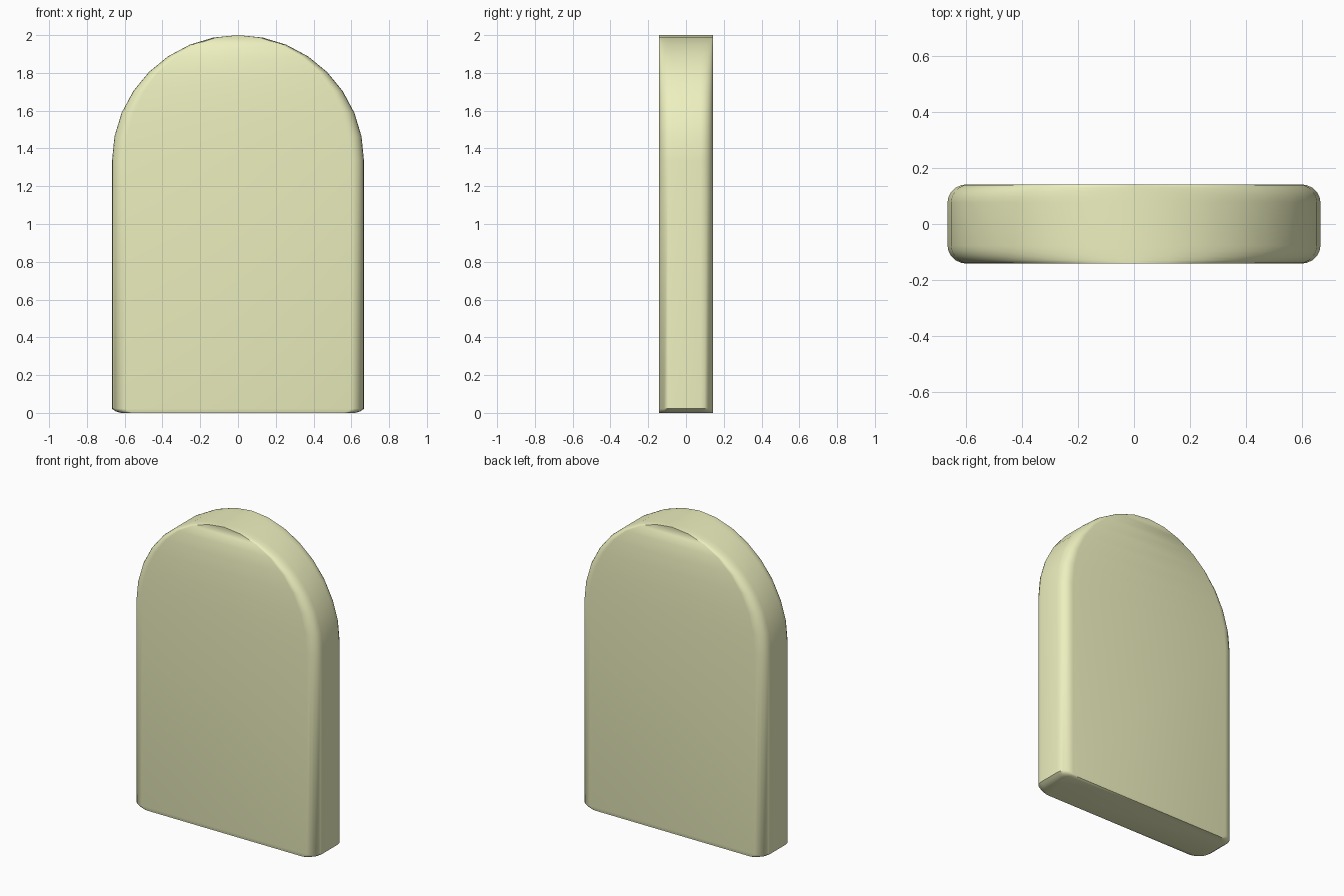
import bpy, bmesh, math

if "Cube" in bpy.data.objects:
    bpy.data.objects.remove(bpy.data.objects["Cube"])

W, T, SPRING = 0.667, 0.142, 1.333   # half width, half thickness, arch centre height
FX, FY, SEG = 0.07, 0.065, 5         # side rounding and its segments

# Rounded-rectangle cross-section, counter-clockwise
section = []
for sx, sy, start in ((1, -1, -90), (1, 1, 0), (-1, 1, 90), (-1, -1, 180)):
    for i in range(SEG + 1):
        a = math.radians(start + 90 * i / SEG)
        section.append((sx * (W - FX) + FX * math.cos(a),
                        sy * (T - FY) + FY * math.sin(a)))

# Heights and width factors: eased foot, straight sides, round arch
levels = [(0.0, 0.93), (0.008, 0.97), (0.022, 1.0)]
levels += [(SPRING + W * math.sin(math.radians(11.25 * i)),
            math.cos(math.radians(11.25 * i))) for i in range(9)]

bm = bmesh.new()
rings = [[bm.verts.new((x * k, y, z)) for x, y in section] for z, k in levels]
n = len(section)
for low, high in zip(rings, rings[1:]):
    for i in range(n):
        j = (i + 1) % n
        bm.faces.new((low[i], low[j], high[j], high[i]))
bm.faces.new(rings[0][::-1])
bmesh.ops.remove_doubles(bm, verts=bm.verts, dist=1e-4)
bmesh.ops.recalc_face_normals(bm, faces=bm.faces)

# Arched slab
mesh = bpy.data.meshes.new("arched_slab")
bm.to_mesh(mesh)
bm.free()
slab = bpy.data.objects.new("arched_slab", mesh)
bpy.context.collection.objects.link(slab)
mat = bpy.data.materials.new("pale_yellow")
mat.diffuse_color = (0.85, 0.87, 0.52, 1)
mat.use_nodes = True
mat.node_tree.nodes["Principled BSDF"].inputs["Base Color"].default_value = mat.diffuse_color
mesh.materials.append(mat)

bpy.context.view_layer.objects.active = slab
slab.select_set(True)
bpy.ops.object.shade_smooth_by_angle(angle=math.radians(50))
